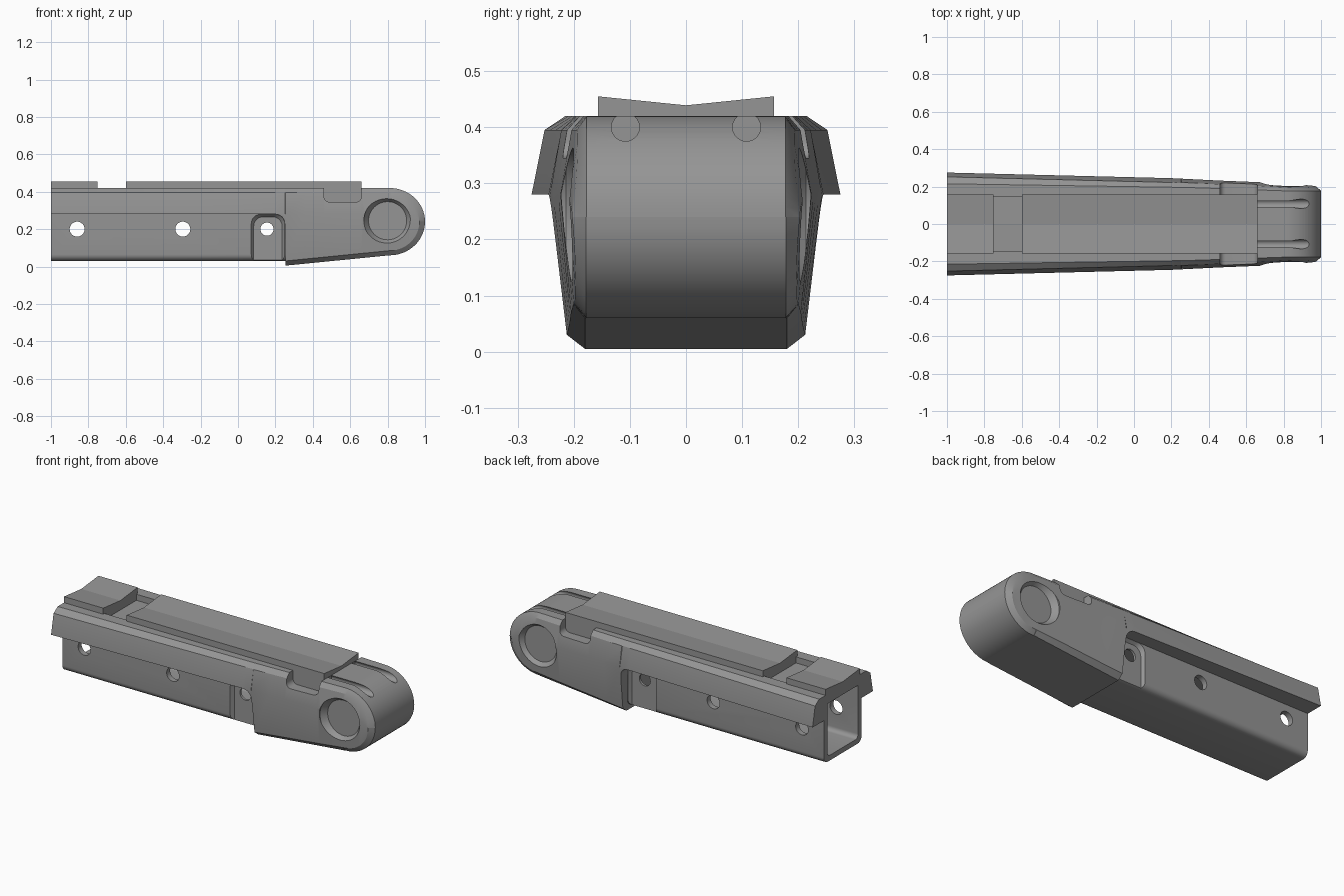
import bpy, bmesh, math

if "Cube" in bpy.data.objects:
    bpy.data.objects.remove(bpy.data.objects["Cube"])

grey = bpy.data.materials.new("mid_grey")
grey.diffuse_color = (0.30, 0.30, 0.30, 1)
grey.use_nodes = True
grey.node_tree.nodes["Principled BSDF"].inputs["Base Color"].default_value = grey.diffuse_color


def loft(name, loops, cap_end=True):
    """Skin a row of closed loops, capped at the ends."""
    bm = bmesh.new()
    rows = [[bm.verts.new(p) for p in loop] for loop in loops]
    n = len(rows[0])
    for a, b in zip(rows, rows[1:]):
        for i in range(n):
            j = (i + 1) % n
            bm.faces.new((a[i], a[j], b[j], b[i]))
    bm.faces.new(rows[0])
    if cap_end:
        bm.faces.new(rows[-1])
    bmesh.ops.remove_doubles(bm, verts=bm.verts, dist=1e-5)
    bmesh.ops.dissolve_degenerate(bm, edges=bm.edges, dist=1e-5)
    bmesh.ops.recalc_face_normals(bm, faces=bm.faces)
    mesh = bpy.data.meshes.new(name)
    bm.to_mesh(mesh)
    bm.free()
    ob = bpy.data.objects.new(name, mesh)
    bpy.context.collection.objects.link(ob)
    mesh.materials.append(grey)
    return ob


def box(name, x0, x1, y0, y1, z0, z1):
    return loft(name, [[(x, y0, z0), (x, y1, z0), (x, y1, z1), (x, y0, z1)] for x in (x0, x1)])


def circle(cx, cz, r, n=40):
    return [(cx + r * math.cos(2 * math.pi * i / n), cz + r * math.sin(2 * math.pi * i / n)) for i in range(n)]


def arc(cx, cz, r, a0, a1, n=6):
    return [(cx + r * math.cos(math.radians(a0 + (a1 - a0) * i / n)),
             cz + r * math.sin(math.radians(a0 + (a1 - a0) * i / n))) for i in range(n + 1)]


def along_y(name, rings):
    """rings: list of (y, xz outline)."""
    return loft(name, [[(x, y, z) for x, z in pts] for y, pts in rings])


def cut(ob, cutters):
    bpy.context.view_layer.objects.active = ob
    for c in cutters:
        c.hide_render = True
        m = ob.modifiers.new("cut", 'BOOLEAN')
        m.operation = 'DIFFERENCE'
        m.solver = 'EXACT'
        m.object = c
        bpy.ops.object.modifier_apply(modifier=m.name)


def lerp_table(x, table):
    for (x0, v0), (x1, v1) in zip(table, table[1:]):
        if x <= x1:
            return v0 + (v1 - v0) * (x - x0) / (x1 - x0)
    return table[-1][1]


def side(x):
    return lerp_table(x, [(-1, .275), (.2, .245), (.46, .232), (.66, .224), (.9, .21), (1, .2)])


def rim(x):
    return lerp_table(x, [(-1, .215), (.3, .195), (.81, .177), (1, .177)])


def mirrored(half):
    return half + [(x, -y, z) for x, y, z in reversed(half)]


# shell: side skirts at the back, then the full-depth rounded head
sections = []


def skirt(x, zb):
    s = side(x)
    sections.append(mirrored([(x, rim(x), .42), (x, s - .023, .395), (x, s, .281),
                              (x, s - .12 * (.28 - zb), zb), (x, .13, zb)]))


for x in (-1, -.6, -.2, .2):
    skirt(x, .28)
for x, z in arc(.2, .23, .05, 90, 0)[1:]:
    skirt(x, z)
skirt(.252, .2)
for x in (.254, .36, .46, .56, .66, .74, .809):
    s, zb = side(x), .005 + .055 * (x - .254) / .556
    sections.append(mirrored([(x, rim(x), .42), (x, s - .02, .395), (x, s, .28),
                              (x, s - .03 + .015 * (x - .25) / .56, zb + .025), (x, .18, zb)]))
for i in range(17):
    t = math.radians(90 - 90 * i / 16)
    c, sn = math.cos(t), math.sin(t)
    xp, xq = .81 + .19 * c, .81 + .16 * c
    s = side(xq)
    sections.append(mirrored([(xp, .177, .24 + .18 * sn), (xq, s - .02 * sn, .24 + .155 * sn),
                              (xq, s, .24 + .04 * sn), (xq, s - .015 * sn, .24 - .155 * sn),
                              (xp, .178, .24 - .18 * sn)]))
shell = loft("shell_and_head", sections, cap_end=False)

# square tube with rounded lower corners
right = [(y, z) for y, z in arc(.137, .065, .035, -90, 0)] + [(.172, .285)]
outline = right + [(-y, z) for y, z in reversed(right)]
tube = loft("tube", [[(x, y, z) for y, z in outline] for x in (-1, .4)])

# cutters
inner = [(y, z) for y, z in arc(.115, .085, .025, -90, 0)] + [(.14, .365)]
inner = inner + [(-y, z) for y, z in reversed(inner)]
bore = loft("bore_cutter", [[(x, y, z) for y, z in inner] for x in (-1.1, .25)])
holes = [along_y("hole_cutter", [(-.4, circle(x, .2, r)), (.4, circle(x, .2, r))])
         for x, r in ((-.86, .04), (-.295, .04), (.155, .035))]


def arch(d):
    top = arc(.2 - d, .23 - d, .05, 0, 90) + arc(.12 + d, .23 - d, .05, 90, 180)
    return [(.25 - d, -.1)] + top + [(.07 + d, -.1)]


shell_cuts, tube_cuts = [bore], [bore] + holes
notch = [(.46, .5)] + arc(.49, .375, .03, 180, 270) + arc(.63, .375, .03, 270, 360) + [(.66, .5)]
for sg in (1, -1):
    tube_cuts.append(along_y("arch_cutter", [(sg * .154, arch(.014)), (sg * .173, arch(0)), (sg * .3, arch(0))]))
    shell_cuts.append(along_y("notch_cutter", [(sg * .157, notch), (sg * .4, notch)]))
    shell_cuts.append(along_y("dish_cutter", [(sg * .18, circle(.8, .245, .102, 48)),
                                              (sg * .214, circle(.8, .245, .127, 48)),
                                              (sg * .3, circle(.8, .245, .127, 48))]))
    # keyhole groove along the top of the head
    key = [(sg * .108 + y, z) for y, z in [(.016, .5)] + arc(0, .4, .025, 50, -230, 20) + [(-.016, .5)]]
    shell_cuts.append(loft("groove_cutter", [[(x, y, z) for y, z in key] for x in (.655, 1.1)]))
shell_cuts.append(box("pocket_cutter", -.75, -.6, -.145, .145, .385, .6))

cut(shell, shell_cuts)
cut(tube, tube_cuts)
for c in set(shell_cuts + tube_cuts):
    bpy.data.objects.remove(c)

# shallow V-topped pads
pad = [(-.157, .418), (.157, .418), (.157, .455), (0, .439), (-.157, .455)]
pads = [loft(n, [[(x, y, z) for y, z in pad] for x in ends])
        for n, ends in (("rear_pad", (-1, -.75)), ("long_pad", (-.6, .66)))]

# smooth curves, keep edges sharp
for ob in (shell, tube):
    bpy.ops.object.select_all(action='DESELECT')
    ob.select_set(True)
    bpy.context.view_layer.objects.active = ob
    bpy.ops.object.shade_smooth_by_angle(angle=math.radians(25))
